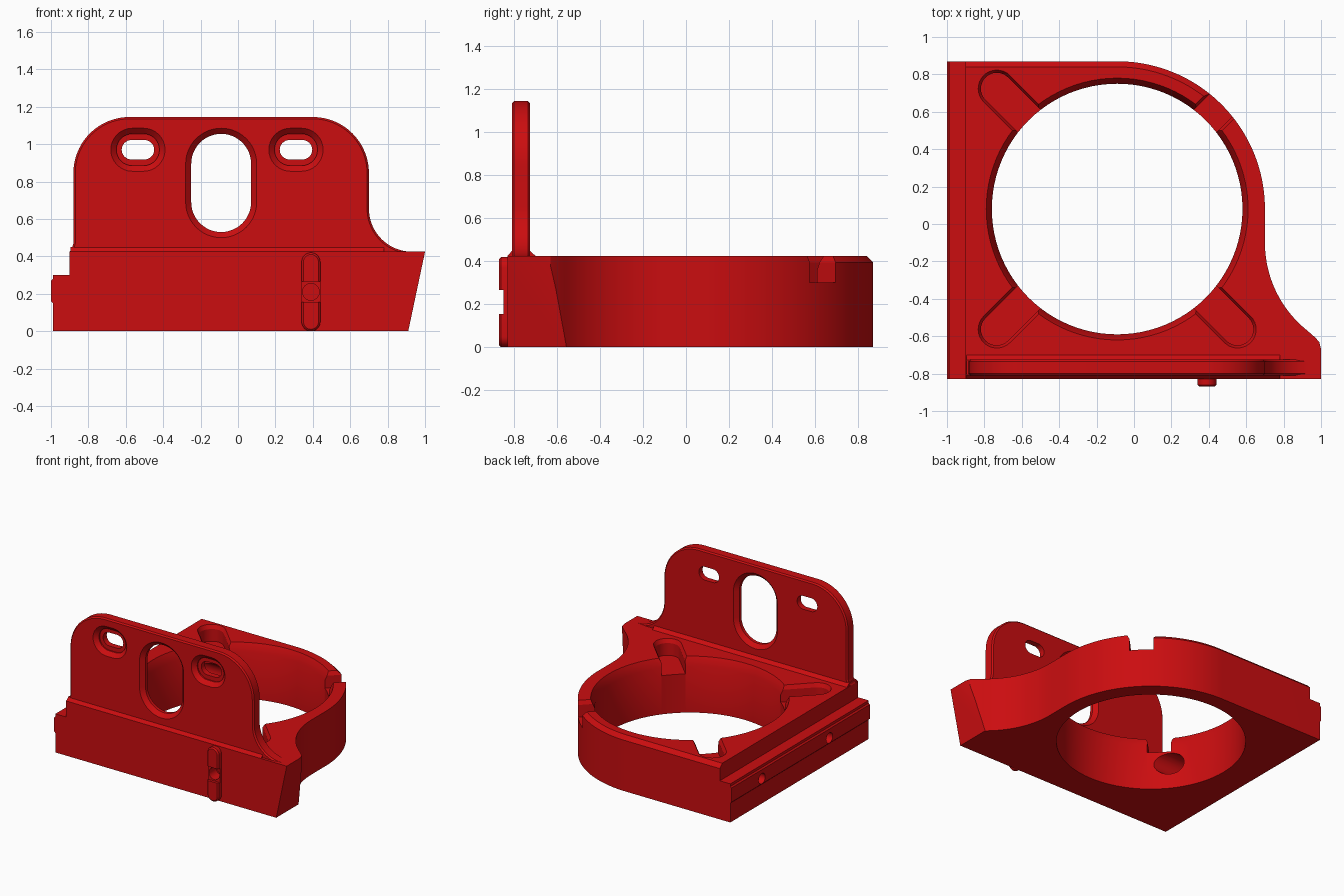
import bpy, bmesh
from math import sin, cos, pi, radians
from mathutils import Vector

if "Cube" in bpy.data.objects:
    bpy.data.objects.remove(bpy.data.objects["Cube"])

red = bpy.data.materials.new("red_plastic")
red.diffuse_color = (0.6, 0.004, 0.005, 1)
red.use_nodes = True
red.node_tree.nodes["Principled BSDF"].inputs["Base Color"].default_value = red.diffuse_color


def arc(cx, cy, r, a0, a1, n=16):
    return [(cx + r * cos(radians(a0 + (a1 - a0) * i / n)),
             cy + r * sin(radians(a0 + (a1 - a0) * i / n))) for i in range(n + 1)]


def stadium(cx, cy, half, r, ang=0, n=16):
    dx, dy = half * cos(radians(ang)), half * sin(radians(ang))
    return (arc(cx + dx, cy + dy, r, ang - 90, ang + 90, n) +
            arc(cx - dx, cy - dy, r, ang + 90, ang + 270, n))


def box(u0, u1, v0, v1):
    return [(u0, v0), (u1, v0), (u1, v1), (u0, v1)]


def clean(pts):
    out = []
    for p in pts:
        v = Vector(p)
        if not out or (v - out[-1]).length > 1e-4:
            out.append(v)
    if (out[0] - out[-1]).length < 1e-4:
        out.pop()
    return out


def inset(pts, d, weight):
    """Move a counter-clockwise outline inwards by d with mitred corners."""
    res = []
    for i, p in enumerate(pts):
        a = (p - pts[i - 1]).normalized()
        b = (pts[(i + 1) % len(pts)] - p).normalized()
        na, nb = Vector((-a.y, a.x)), Vector((-b.y, b.x))
        m = (na + nb) / max(0.3, 1 + na.dot(nb))
        res.append(p + m * d * weight(p))
    return res


def prism(name, pts, axis, levels, weight=lambda p: 1):
    """Stack an outline along an axis; levels are (height, inset)."""
    place = {'x': lambda u, v, h: (h, u, v),
             'y': lambda u, v, h: (u, h, v),
             'z': lambda u, v, h: (u, v, h)}[axis]
    pts = clean(pts)
    bm = bmesh.new()
    rings = [[bm.verts.new(place(q.x, q.y, h)) for q in inset(pts, d, weight)]
             for h, d in levels]
    n = len(pts)
    for lo, hi in zip(rings, rings[1:]):
        for i in range(n):
            j = (i + 1) % n
            bm.faces.new((lo[i], lo[j], hi[j], hi[i]))
    bm.faces.new(rings[0][::-1])
    bm.faces.new(rings[-1])
    bmesh.ops.recalc_face_normals(bm, faces=bm.faces)
    me = bpy.data.meshes.new(name)
    bm.to_mesh(me)
    bm.free()
    me.materials.append(red)
    ob = bpy.data.objects.new(name, me)
    bpy.context.collection.objects.link(ob)
    return ob


def activate(ob):
    bpy.ops.object.select_all(action='DESELECT')
    ob.select_set(True)
    bpy.context.view_layer.objects.active = ob


def cut(ob, cutters):
    for c in cutters:
        m = ob.modifiers.new("cut", 'BOOLEAN')
        m.operation, m.solver, m.object = 'DIFFERENCE', 'EXACT', c
        activate(ob)
        bpy.ops.object.modifier_apply(modifier=m.name)
        bpy.data.objects.remove(c)


CX, CY, TOP = -0.09, 0.08, 0.425

# Base block: straight left and front, round back right, concave flare
outline = ([(-0.99, -0.83), (1.0, -0.83), (1.0, -0.67), (0.99, -0.63), (0.967, -0.605)] +
           arc(1.3, -0.1, 0.6, 231, 180, 20) +
           arc(CX, CY, 0.79, 0, 90, 48) + [(-0.99, 0.87)])


def rim(p):
    return 1 if p.y > 0.62 else 0


base = prism("base_block", outline, 'z',
             [(0, 0), (0.395, 0), (TOP, 0.03)], rim)

cutters = [
    # left step, slanted right end
    prism("cut_step", box(-1.2, -0.9, 0.30, 0.7), 'y', [(-1.2, 0), (1.2, 0)]),
    prism("cut_slant", [(0.889, -0.1), (1.2, -0.1), (1.2, 0.6), (1.037, 0.6)],
          'y', [(-1.2, 0), (0, 0)]),
    # round opening with chamfered rim
    prism("cut_bore", arc(CX, CY, 0.67, 0, 360, 96), 'z',
          [(-0.1, 0), (0.36, 0), (TOP, -0.03), (0.5, -0.0646)])]

# Diagonal slots in the corners
for ang in (45, 135, 225, 315):
    d = 0.70 if ang == 45 else 0.73
    cutters.append(prism("cut_slot", stadium(
        CX + d * cos(radians(ang)), CY + d * sin(radians(ang)), 0.18, 0.085, ang), 'z',
        [(0.30, 0), (0.395, 0), (0.44, -0.022)]))

# Screw holes through the left wall, wider on the inside
for y in (CY - 0.415, CY + 0.415):
    cutters.append(prism("cut_screw", arc(y, 0.20, 0.04, 0, 360, 24), 'x',
                         [(-1.1, 0), (-0.5, 0)]))
    cutters.append(prism("cut_head", arc(y, 0.20, 0.085, 0, 360, 32), 'x',
                         [(-0.80, 0), (-0.42, 0)]))
# Pin hole behind the front key
cutters.append(prism("cut_pin", arc(0.39, 0.21, 0.045, 0, 360, 24), 'y',
                     [(-0.95, 0), (-0.76, 0)]))
cut(base, cutters)

# Thin raised strip along the left wall
strip = prism("side_strip", [(-1.0, 0.16), (-0.985, 0.145), (-0.985, 0.285), (-1.0, 0.27)],
              'y', [(-0.83, 0), (0.87, 0)])
cut(strip, [prism("cut_screw", arc(y, 0.20, 0.04, 0, 360, 24), 'x', [(-1.1, 0), (-0.9, 0)])
            for y in (CY - 0.415, CY + 0.415)])

# Upright mounting plate
plate_outline = ([(-0.90, 0.40), (0.93, 0.40)] + arc(0.93, 0.655, 0.23, 270, 180, 20) +
                 arc(0.40, 0.845, 0.30, 0, 90, 24) + arc(-0.58, 0.845, 0.30, 90, 180, 24) +
                 [(-0.88, 0.47), (-0.887, 0.445), (-0.90, 0.425)])
plate = prism("mounting_plate", plate_outline, 'y',
              [(-0.81, 0.01), (-0.80, 0), (-0.735, 0), (-0.725, 0.01)])
holes = [prism("cut_window", stadium(CX, 0.7925, 0.1025, 0.16, 90, 24), 'y',
               [(-0.84, -0.06), (-0.78, 0), (-0.755, 0), (-0.695, -0.06)])]
for x in (-0.535, 0.31):
    holes.append(prism("cut_slot", stadium(x, 0.97, 0.035, 0.052), 'y',
                       [(-0.9, 0), (-0.6, 0)]))
    holes.append(prism("cut_recess", stadium(x, 0.97, 0.03, 0.085), 'y',
                       [(-0.84, -0.06), (-0.78, 0), (-0.77, 0)]))
cut(plate, holes)

# Small sloped fillet at the plate foot
prism("plate_foot", [(-0.83, 0.40), (-0.70, 0.40), (-0.70, 0.425), (-0.708, 0.432),
                     (-0.727, 0.45), (-0.808, 0.45), (-0.83, 0.425)],
      'x', [(-0.895, 0), (0.78, 0)])

# Vertical key on the front with a gap and pin hole
key = prism("front_key", stadium(0.39, 0.21, 0.16, 0.05, 90), 'y',
            [(-0.87, 0.01), (-0.86, 0), (-0.82, 0)])
cut(key, [prism("cut_gap", box(0.3, 0.5, 0.155, 0.265), 'y', [(-0.95, 0), (-0.85, 0)]),
          prism("cut_pin", arc(0.39, 0.21, 0.045, 0, 360, 24), 'y',
                [(-0.95, 0), (-0.76, 0)])])

for ob in list(bpy.context.scene.objects):
    activate(ob)
    bpy.ops.object.shade_smooth_by_angle(angle=radians(25))
